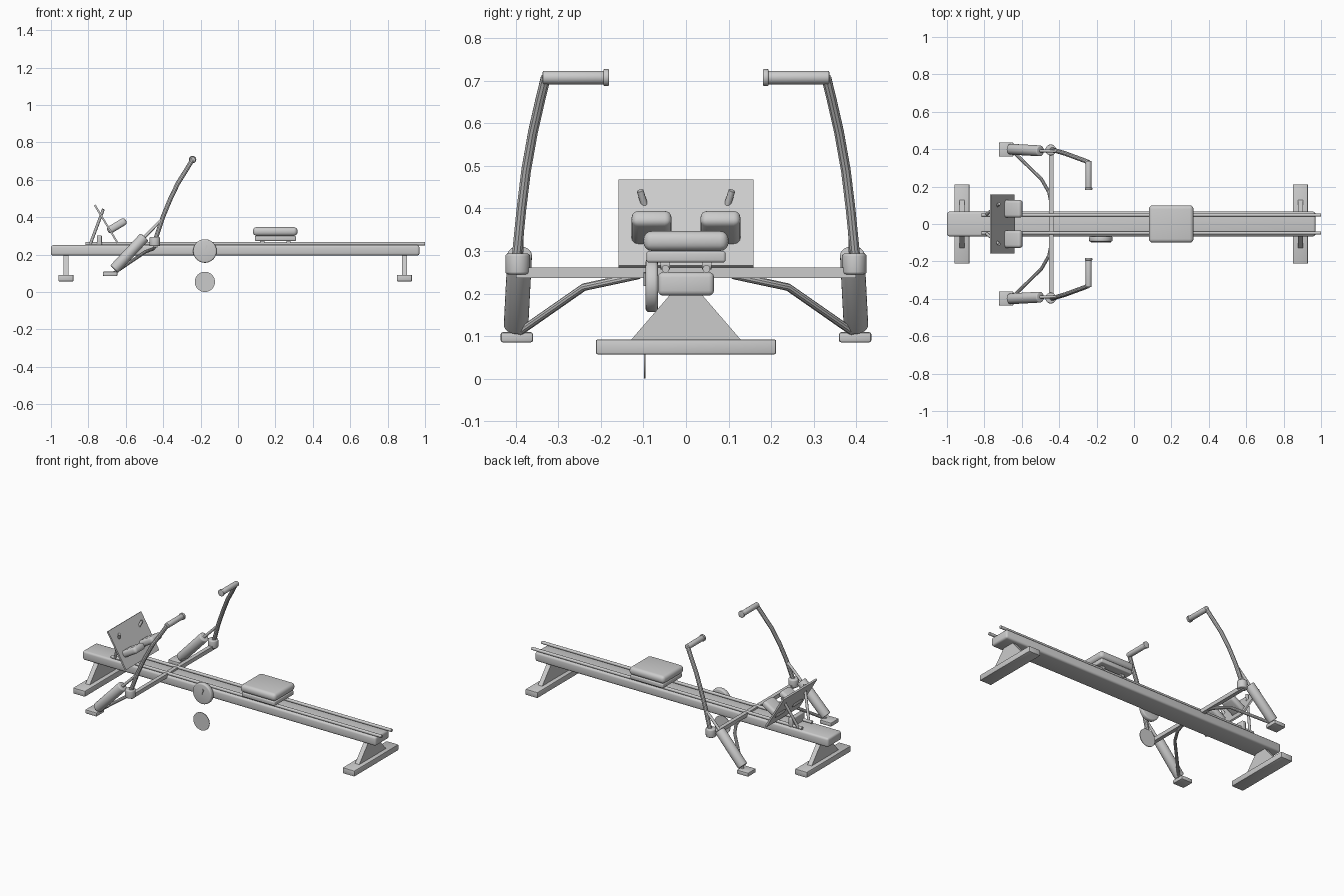
import bpy, bmesh, math
from mathutils import Vector, Matrix

if "Cube" in bpy.data.objects:
    bpy.data.objects.remove(bpy.data.objects["Cube"])

grey = bpy.data.materials.new("plain grey")
grey.diffuse_color = (0.6, 0.6, 0.6, 1)
grey.use_nodes = True
grey.node_tree.nodes["Principled BSDF"].inputs["Base Color"].default_value = grey.diffuse_color


def finish(ob):
    """Give the object its colour and smooth its rounded faces."""
    ob.data.materials.clear()
    ob.data.materials.append(grey)
    bpy.ops.object.select_all(action='DESELECT')
    bpy.context.view_layer.objects.active = ob
    ob.select_set(True)
    bpy.ops.object.shade_smooth_by_angle(angle=math.radians(35))
    return ob


def from_bmesh(name, bm, matrix=Matrix()):
    bmesh.ops.recalc_face_normals(bm, faces=bm.faces)
    me = bpy.data.meshes.new(name)
    bm.to_mesh(me)
    bm.free()
    ob = bpy.data.objects.new(name, me)
    ob.matrix_world = matrix
    bpy.context.collection.objects.link(ob)
    return finish(ob)


def box(name, lo, hi, bevel=0.0, seg=3, matrix=Matrix()):
    lo, hi = Vector(lo), Vector(hi)
    bm = bmesh.new()
    bmesh.ops.create_cube(bm, size=1)
    bmesh.ops.scale(bm, vec=hi - lo, verts=bm.verts)
    bmesh.ops.translate(bm, vec=(lo + hi) / 2, verts=bm.verts)
    if bevel:
        bmesh.ops.bevel(bm, geom=bm.edges[:], offset=bevel, segments=seg,
                        profile=0.5, affect='EDGES')
    return from_bmesh(name, bm, matrix)


def rod(name, a, b, r, bevel=0.0, sides=24):
    """Cylinder from a to b with optional rounded rims."""
    a, b = Vector(a), Vector(b)
    bm = bmesh.new()
    bmesh.ops.create_cone(bm, cap_ends=True, segments=sides, radius1=r,
                          radius2=r, depth=(b - a).length)
    if bevel:
        rims = [e for e in bm.edges if any(len(f.verts) > 4 for f in e.link_faces)]
        bmesh.ops.bevel(bm, geom=rims, offset=bevel, segments=3,
                        profile=0.5, affect='EDGES')
    turn = (b - a).to_track_quat('Z', 'Y').to_matrix().to_4x4()
    return from_bmesh(name, bm, Matrix.Translation((a + b) / 2) @ turn)


def tube(name, pts, r):
    """Bent tube along a few points."""
    cu = bpy.data.curves.new(name, 'CURVE')
    cu.dimensions = '3D'
    cu.bevel_depth = r
    cu.bevel_resolution = 3
    cu.use_fill_caps = True
    sp = cu.splines.new('POLY')
    sp.points.add(len(pts) - 1)
    for p, co in zip(sp.points, pts):
        p.co = (*co, 1)
    ob = bpy.data.objects.new(name, cu)
    bpy.context.collection.objects.link(ob)
    bpy.ops.object.select_all(action='DESELECT')
    bpy.context.view_layer.objects.active = ob
    ob.select_set(True)
    bpy.ops.object.convert(target='MESH')
    return finish(bpy.context.view_layer.objects.active)


# Main beam and the two seat rails
box("main_beam", (-1, -0.066, 0.195), (0.97, 0.066, 0.25), 0.012)
for s, side in ((1, "left"), (-1, "right")):
    rod(f"{side}_rail", (-0.815, s * 0.048, 0.258), (1, s * 0.048, 0.258), 0.009, sides=16)

# Floor stands: wide foot and a trapezoid post
for x, end in ((-0.92, "front"), (0.89, "rear")):
    box(f"{end}_foot", (x - 0.04, -0.212, 0.057), (x + 0.04, 0.212, 0.092), 0.004, 2)
    bm = bmesh.new()
    prof = [(-0.13, 0.09), (0.13, 0.09), (0.035, 0.2), (-0.035, 0.2)]
    face = bm.faces.new([bm.verts.new((x - 0.014, y, z)) for y, z in prof])
    ext = bmesh.ops.extrude_face_region(bm, geom=[face])
    bmesh.ops.translate(bm, vec=(0.028, 0, 0),
                        verts=[v for v in ext["geom"] if isinstance(v, bmesh.types.BMVert)])
    from_bmesh(f"{end}_post", bm)

# Sliding seat: carriage, wheels, cushion
box("seat_carriage", (0.09, -0.093, 0.273), (0.31, 0.093, 0.3), 0.006)
box("seat_cushion", (0.08, -0.1, 0.3), (0.318, 0.1, 0.347), 0.02, 4)
for x in (0.13, 0.27):
    for s in (1, -1):
        rod("seat_wheel", (x, s * 0.038, 0.268), (x, s * 0.06, 0.268), 0.012, sides=16)

# Cross bar carrying the rowing arms
box("cross_bar", (-0.455, -0.4, 0.237), (-0.431, 0.4, 0.261))

for s, side in ((1, "left"), (-1, "right")):
    # Pivot, bent arm and grip
    rod(f"{side}_pivot", (-0.445, s * 0.396, 0.245), (-0.445, s * 0.396, 0.294), 0.029, 0.006)
    tube(f"{side}_arm", [(-0.445, s * 0.4, 0.27), (-0.402, s * 0.387, 0.4),
                         (-0.365, s * 0.376, 0.49), (-0.322, s * 0.36, 0.58),
                         (-0.275, s * 0.343, 0.655), (-0.243, s * 0.33, 0.708)], 0.012)
    rod(f"{side}_grip", (-0.243, s * 0.337, 0.708), (-0.243, s * 0.19, 0.708), 0.016, 0.003)
    rod(f"{side}_grip_cap", (-0.243, s * 0.194, 0.708), (-0.243, s * 0.181, 0.708), 0.02, 0.003)
    # Resistance cylinder with its rod up to the arm
    rod(f"{side}_piston", (-0.662, s * 0.4, 0.122), (-0.5, s * 0.391, 0.294), 0.029, 0.006)
    rod(f"{side}_piston_rod", (-0.5, s * 0.391, 0.294), (-0.403, s * 0.388, 0.392), 0.008, sides=16)
    # Side pad and bent brace back to the cross bar
    box(f"{side}_side_pad", (-0.722, s * 0.398 - 0.038, 0.085),
        (-0.645, s * 0.398 + 0.038, 0.109), 0.005, 2)
    tube(f"{side}_brace", [(-0.665, s * 0.405, 0.1), (-0.495, s * 0.24, 0.215),
                           (-0.455, s * 0.17, 0.23), (-0.443, s * 0.11, 0.243)], 0.009)

# Sloping footplate: local x runs out of the plate, local z up along it
tilt = Matrix.Translation((-0.705, 0, 0.364)) @ Matrix.Rotation(math.radians(-31), 4, 'Y')
box("footplate", (-0.005, -0.159, -0.118), (0.005, 0.159, 0.118), matrix=tilt)
for s, side in ((1, "left"), (-1, "right")):
    a, b = sorted((s * 0.034, s * 0.128))
    box(f"{side}_footrest", (-0.012, a, -0.058), (0.1, b, -0.018), 0.016, 4, matrix=tilt)
    rod(f"{side}_plate_strut", (-0.72, s * 0.108, 0.442), (-0.79, s * 0.05, 0.255), 0.008, sides=16)
box("plate_bracket", (-0.755, -0.06, 0.25), (-0.728, 0.06, 0.302), 0.005)

# Round gauge on the side, its needle, and the loose disc below
rod("gauge", (-0.177, -0.066, 0.219), (-0.177, -0.095, 0.219), 0.063, 0.008, 48)
box("gauge_needle", (-0.004, -0.1, 0), (0.004, -0.094, 0.032),
    matrix=Matrix.Translation((-0.177, 0, 0.219)) @ Matrix.Rotation(math.radians(20), 4, 'Y'))
rod("gauge_cover", (-0.177, -0.095, 0.054), (-0.177, -0.099, 0.054), 0.054, sides=48)
